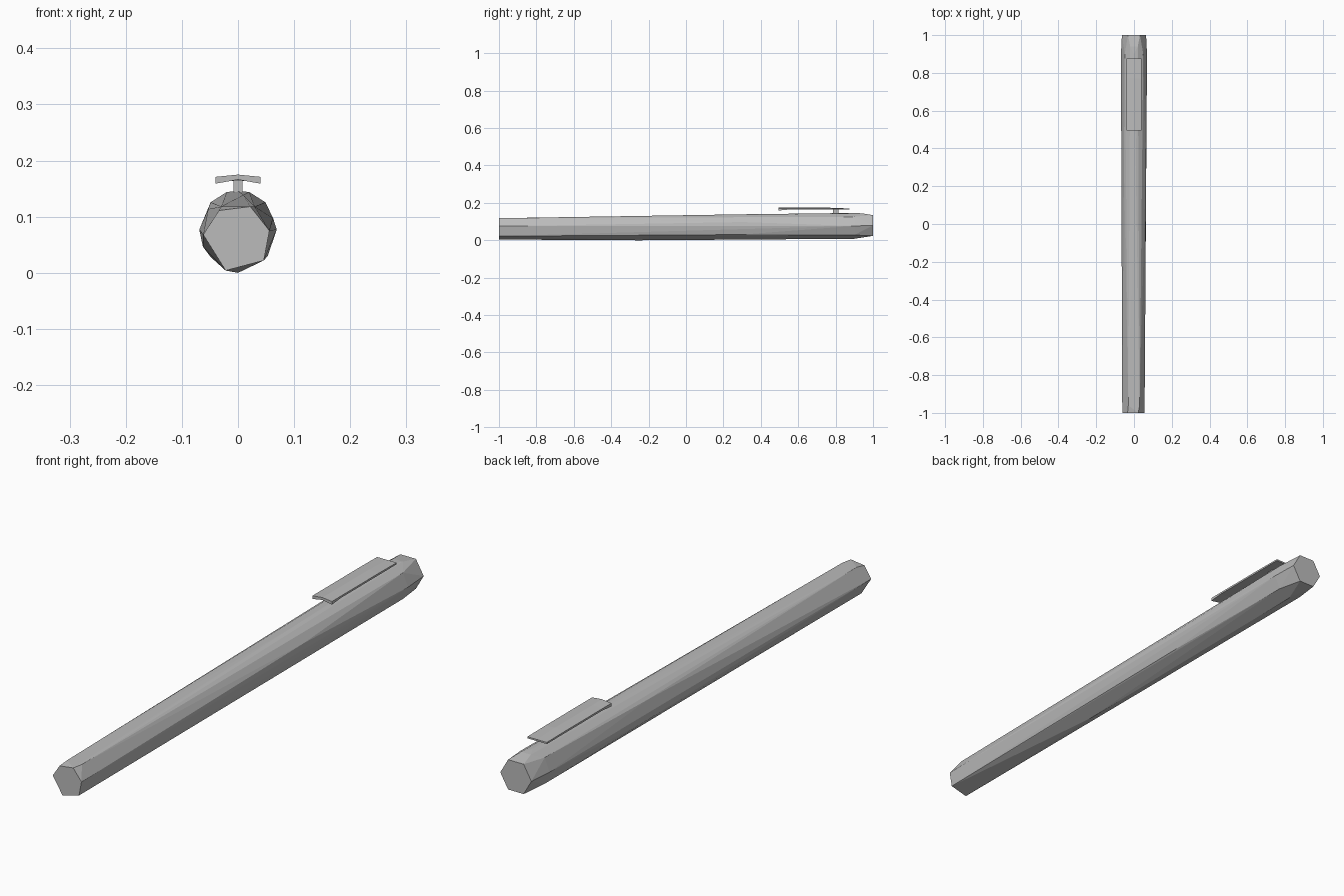
import bpy
import bmesh
from math import cos, sin, radians

cube = bpy.data.objects.get("Cube")
if cube:
    bpy.data.objects.remove(cube, do_unlink=True)

grey = bpy.data.materials.new("plain grey")
grey.use_nodes = True
colour = (0.5, 0.5, 0.5, 1)
grey.diffuse_color = colour
grey.node_tree.nodes["Principled BSDF"].inputs["Base Color"].default_value = colour


def finish(name, bm):
    bmesh.ops.recalc_face_normals(bm, faces=bm.faces)
    mesh = bpy.data.meshes.new(name)
    bm.to_mesh(mesh)
    bm.free()
    mesh.materials.append(grey)
    obj = bpy.data.objects.new(name, mesh)
    bpy.context.collection.objects.link(obj)
    return obj


def ring(y, radius, centre_z, sides, turn):
    angles = [radians(turn + 360 * i / sides) for i in range(sides)]
    return [(radius * cos(a), y, centre_z + radius * sin(a)) for a in angles]


def loft(name, sections):
    """Join equal-length closed sections and cap both ends."""
    bm = bmesh.new()
    rows = [[bm.verts.new(p) for p in s] for s in sections]
    for a, b in zip(rows, rows[1:]):
        for i in range(len(a)):
            j = (i + 1) % len(a)
            bm.faces.new((a[i], a[j], b[j], b[i]))
    bm.faces.new(rows[0])
    bm.faces.new(rows[-1])
    return finish(name, bm)


# Faceted barrel: tapering hull from the irregular front cap to the back cap
front_cap = [(-0.062, 0.068), (-0.034, 0.111), (0.022, 0.118),
             (0.056, 0.075), (0.046, 0.022), (-0.022, 0.004)]
points = [(x, -1, z) for x, z in front_cap]
points += [(-0.03, -0.96, 0.118), (0.03, -0.96, 0.118), (0, -0.25, 0)]
points += ring(0.3, 0.0675, 0.072, 6, 22)
points += ring(0.9, 0.069, 0.077, 8, 0)
points += [(-0.02, 0.94, 0.144), (0.02, 0.94, 0.144)]
points += ring(1, 0.064, 0.079, 6, 0)
bm = bmesh.new()
for p in points:
    bm.verts.new(p)
hull = bmesh.ops.convex_hull(bm, input=bm.verts)
loose = set(hull["geom_interior"]) | set(hull["geom_unused"])
bmesh.ops.delete(bm, geom=[v for v in loose if isinstance(v, bmesh.types.BMVert)],
                 context="VERTS")
bmesh.ops.dissolve_limit(bm, angle_limit=radians(1), verts=bm.verts, edges=bm.edges)
finish("barrel", bm)


# Clip: thin strip whose front corners droop
def strip(y, edge_low, middle_low, edge_top, middle_top):
    w = 0.04
    return [(-w, y, edge_low), (0, y, middle_low), (w, y, edge_low),
            (w, y, edge_top), (0, y, middle_top), (-w, y, edge_top)]


loft("clip", [strip(0.495, 0.159, 0.166, 0.171, 0.175),
              strip(0.55, 0.164, 0.166, 0.171, 0.174),
              strip(0.77, 0.164, 0.165, 0.171, 0.174),
              strip(0.875, 0.164, 0.164, 0.17, 0.17)])

# Post joining the clip to the barrel
loft("clip_post", [[(-0.008, y, 0.135), (0.008, y, 0.135),
                    (0.008, y, 0.168), (-0.008, y, 0.168)] for y in (0.785, 0.815)])
